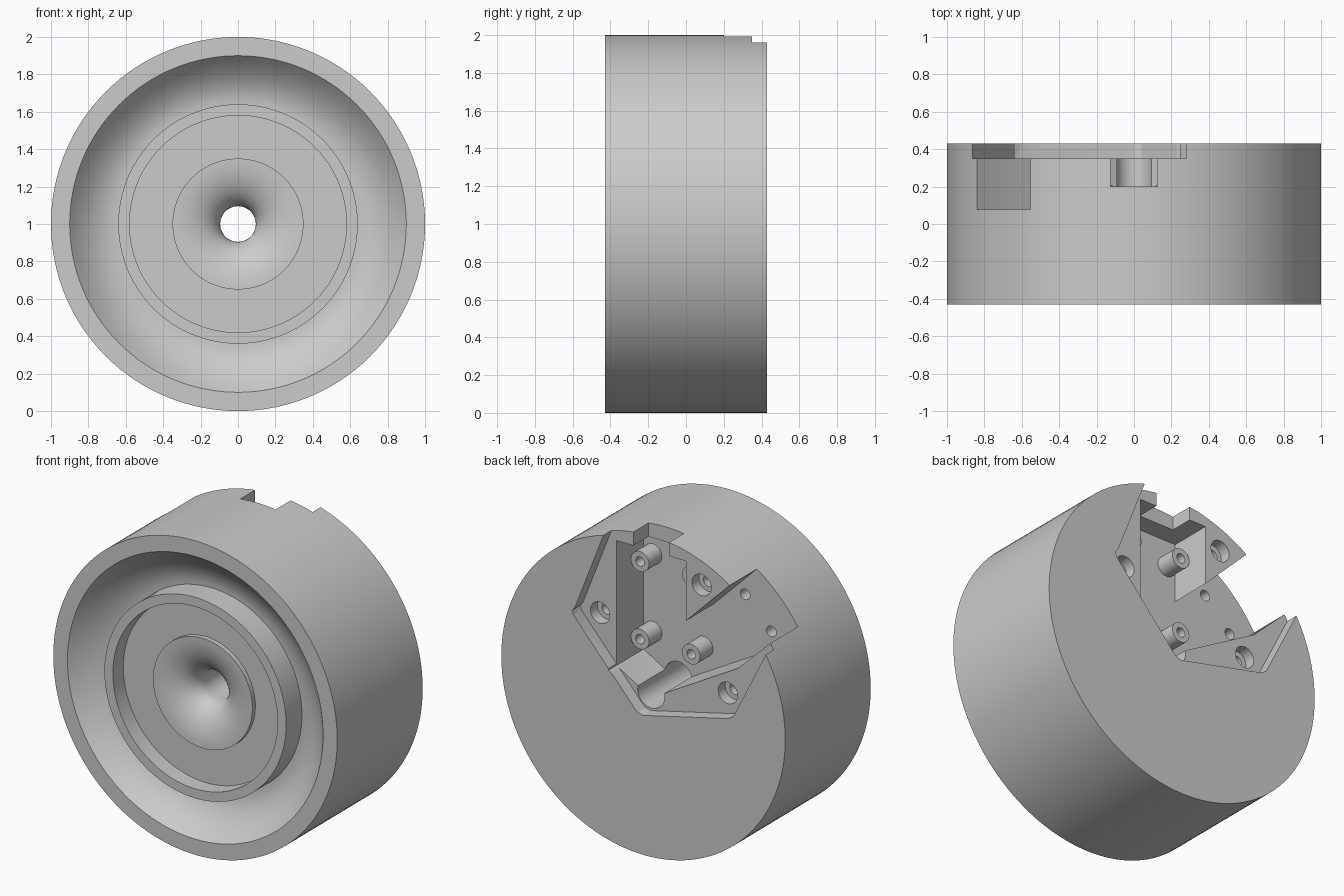
import bpy, bmesh, math

if "Cube" in bpy.data.objects:
    bpy.data.objects.remove(bpy.data.objects["Cube"])

ZC = 1.0  # height of the drum axis


def new_object(name, bm):
    bmesh.ops.remove_doubles(bm, verts=bm.verts, dist=1e-5)
    bmesh.ops.recalc_face_normals(bm, faces=bm.faces)
    mesh = bpy.data.meshes.new(name)
    bm.to_mesh(mesh)
    bm.free()
    ob = bpy.data.objects.new(name, mesh)
    bpy.context.collection.objects.link(ob)
    return ob


def lathe(name, profile, x=0, z=0, steps=128):
    """Spin a closed or axis-touching (radius, y) profile around a y axis."""
    bm = bmesh.new()
    vs = [bm.verts.new((r + x, y, z + ZC)) for r, y in profile]
    es = [bm.edges.new((vs[i], vs[(i + 1) % len(vs)])) for i in range(len(vs))]
    bmesh.ops.spin(bm, geom=vs + es, cent=(x, 0, z + ZC), axis=(0, 1, 0),
                   angle=math.tau, steps=steps, use_merge=True)
    return new_object(name, bm)


def prism(name, outline, y0, y1):
    """Extrude an (x, z) outline along y."""
    bm = bmesh.new()
    f = bm.faces.new([bm.verts.new((x, y0, z + ZC)) for x, z in outline])
    ext = bmesh.ops.extrude_face_region(bm, geom=[f])["geom"]
    for v in ext:
        if isinstance(v, bmesh.types.BMVert):
            v.co.y = y1
    return new_object(name, bm)


def rod(name, x, z, r, y0, y1):
    n = 32
    outline = [(x + r * math.cos(i * math.tau / n), z + r * math.sin(i * math.tau / n))
               for i in range(n)]
    return prism(name, outline, y0, y1)


def cut(ob, cutter):
    mod = ob.modifiers.new("cut", 'BOOLEAN')
    mod.operation = 'DIFFERENCE'
    mod.solver = 'EXACT'
    mod.object = cutter
    cutter.hide_render = True
    bpy.context.view_layer.objects.active = ob
    bpy.ops.object.modifier_apply(modifier=mod.name)
    bpy.data.objects.remove(cutter)


def smooth(ob):
    bpy.ops.object.select_all(action='DESELECT')
    ob.select_set(True)
    bpy.context.view_layer.objects.active = ob
    bpy.ops.object.shade_smooth_by_angle(angle=math.radians(25))


# Drum body: bowl, raised ring, recessed floor and flared central bore
bowl = [(0.9 - 0.26 * i / 12, -0.43 + 0.16 * (1 - (1 - i / 12) ** 2)) for i in range(13)]
horn = [(0.35 - 0.255 * math.sin(t), -0.19 - 0.165 * math.cos(t))
        for t in (i * math.pi / 28 for i in range(15))]
body = lathe("drum_body", [(0.095, 0.43), (1, 0.43), (1, -0.43)] + bowl +
             [(0.64, -0.43), (0.58, -0.43), (0.58, -0.325), (0.35, -0.325)] + horn)

# Shallow cover recess in the back, open to the rim
cut(body, prism("recess_cutter", [
    (0.20, 1.165), (0.48, 0.45), (0.50, 0.425), (0.49, 0.395), (0.065, -0.08), (0.04, -0.103),
    (0.0, -0.112), (-0.60, 0.028), (-0.635, 0.05), (-0.98, 0.74), (-0.7, 1.2)], 0.35, 0.6))

# Deep pocket with a diagonal slot out through the rim
FLOOR = 0.077
cut(body, prism("pocket_cutter", [
    (0.245, 0.905), (0.245, 0.11), (0, -0.03), (-0.61, 0.32), (-1.0, 0.695),
    (-0.72, 1.0), (-0.245, 0.525), (-0.245, 0.905)], FLOOR, 0.5))

# Top notch
cut(body, prism("notch_cutter", [
    (-0.125, 0.85), (0.125, 0.85), (0.125, 1.1), (-0.125, 1.1)], 0.2, 0.5))

# Counterbored screw holes on the ledge
for x, z in [(0.36, 0.415), (-0.355, 0.783), (-0.54, 0.145)]:
    cut(body, rod("counterbore_cutter", x, z, 0.068, 0.28, 0.5))
    cut(body, rod("screw_cutter", x, z, 0.036, 0.12, 0.5))

# Small holes in the slot floor
for x, z in [(-0.47, 0.65), (-0.655, 0.463)]:
    cut(body, rod("slot_hole_cutter", x, z, 0.034, -0.03, 0.3))
smooth(body)

# Four hollow standoffs on the pocket floor
for x in (-0.18, 0.18):
    for z in (0.24, 0.734):
        post = lathe("standoff", [(0.03, FLOOR - 0.01), (0.064, FLOOR - 0.01),
                                  (0.064, 0.206), (0.03, 0.206)], x, z, 32)
        smooth(post)
